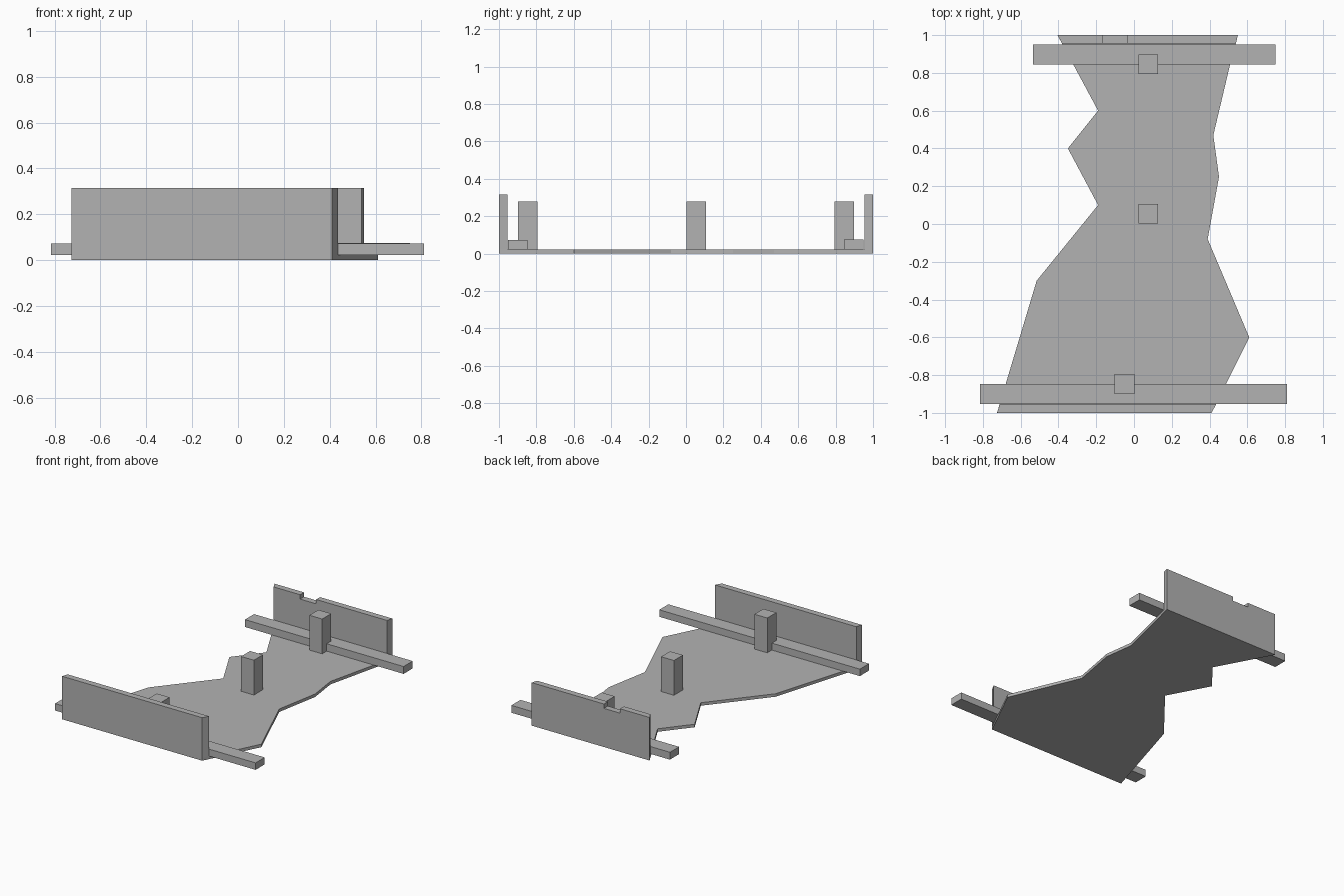
import bpy
import bmesh
from mathutils import Vector

default = bpy.data.objects.get("Cube")
if default:
    bpy.data.objects.remove(default, do_unlink=True)

grey = bpy.data.materials.new("plain grey")
grey.use_nodes = True
colour = (0.45, 0.45, 0.45, 1)
grey.diffuse_color = colour
grey.node_tree.nodes["Principled BSDF"].inputs["Base Color"].default_value = colour

FLOOR = 0.022
WALL_TOP = 0.315
WALL = 0.045


def loft(name, ring_a, ring_b):
    """Closed solid between two matching rings of points."""
    bm = bmesh.new()
    a = [bm.verts.new(p) for p in ring_a]
    b = [bm.verts.new(p) for p in ring_b]
    bm.faces.new(a)
    bm.faces.new(b)
    for i in range(len(a)):
        j = (i + 1) % len(a)
        bm.faces.new((a[i], a[j], b[j], b[i]))
    bmesh.ops.recalc_face_normals(bm, faces=bm.faces)
    mesh = bpy.data.meshes.new(name)
    bm.to_mesh(mesh)
    bm.free()
    mesh.materials.append(grey)
    obj = bpy.data.objects.new(name, mesh)
    bpy.context.collection.objects.link(obj)
    return obj


def box(name, x0, x1, y0, y1, z0, z1):
    base = [(x0, y0), (x1, y0), (x1, y1), (x0, y1)]
    return loft(name, [(x, y, z0) for x, y in base], [(x, y, z1) for x, y in base])


def wall(name, outer, inner, y_outer, y_inner, notch=()):
    """Upright wall whose ends follow the floor outline, with an optional top notch."""
    def ring(ends, y):
        left, right = ends
        profile = [(left, FLOOR), (right, FLOOR), (right, WALL_TOP), *notch, (left, WALL_TOP)]
        return [Vector((x, y, z)) for x, z in profile]
    return loft(name, ring(outer, y_outer), ring(inner, y_inner))


# Irregular floor slab
outline = [
    (-0.725, -1), (0.41, -1), (0.61, -0.6), (0.39, -0.08), (0.45, 0.25),
    (0.42, 0.47), (0.51, 0.85), (0.55, 1), (-0.405, 1), (-0.19, 0.6),
    (-0.35, 0.4), (-0.19, 0.1), (-0.515, -0.3),
]
loft("floor", [(x, y, 0) for x, y in outline], [(x, y, FLOOR) for x, y in outline])

# End walls, the back one notched
wall("front_wall", (-0.725, 0.41), (-0.711, 0.435), -1, WALL - 1)
dip = WALL_TOP - 0.032
wall("back_wall", (-0.405, 0.55), (-0.38, 0.539), 1, 1 - WALL,
     [(-0.035, WALL_TOP), (-0.035, dip), (-0.165, dip), (-0.165, WALL_TOP)])

# Long low bars beside the walls
box("front_bar", -0.815, 0.81, -0.953, -0.848, FLOOR, 0.073)
box("back_bar", -0.535, 0.75, 0.845, 0.95, FLOOR, 0.076)

# Square posts
for name, x, y in (("front_post", -0.05, -0.847), ("middle_post", 0.075, 0.055),
                   ("back_post", 0.075, 0.845)):
    box(name, x - 0.052, x + 0.052, y - 0.052, y + 0.052, FLOOR, 0.277)
